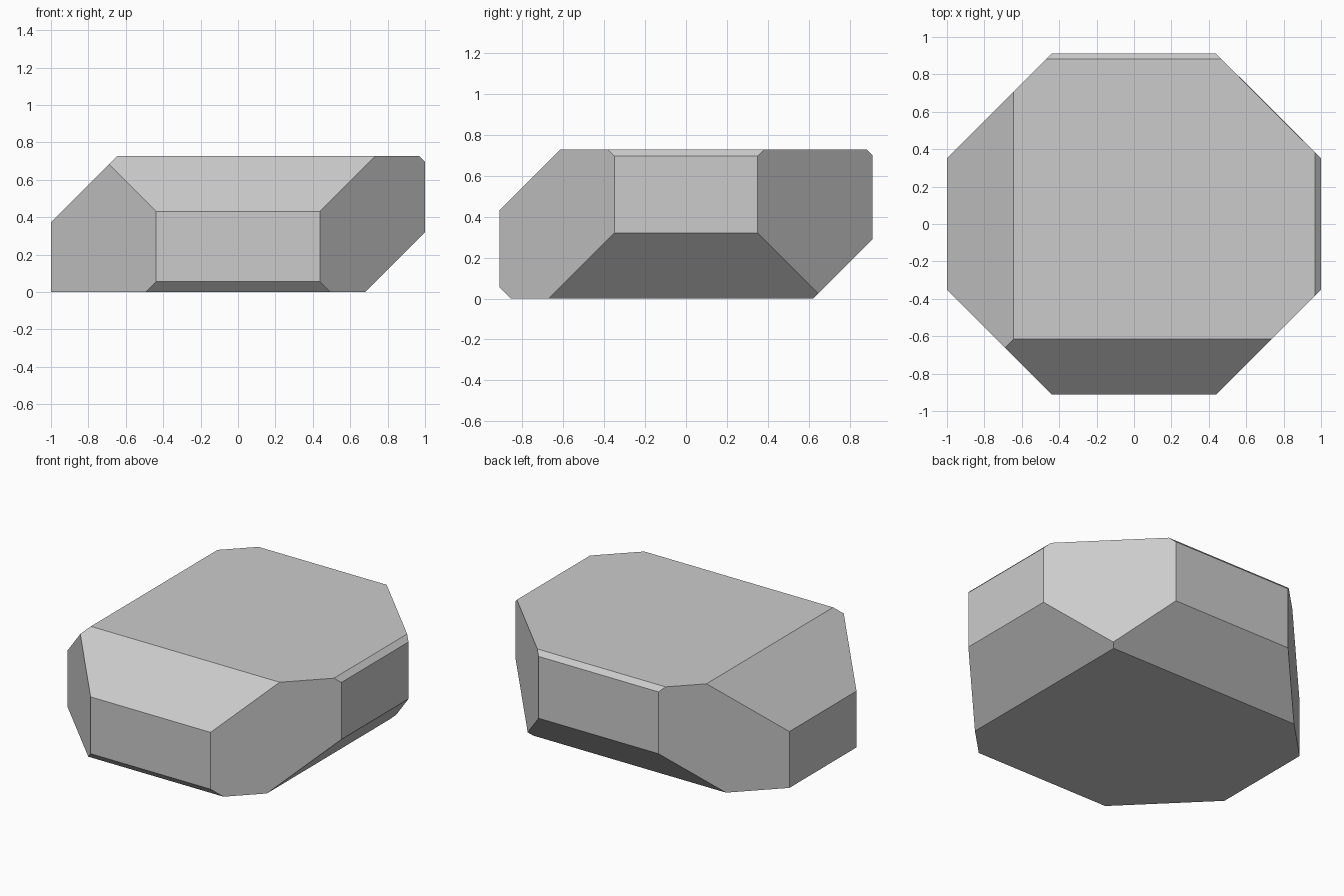
import bpy, bmesh
from mathutils import Vector

if "Cube" in bpy.data.objects:
    bpy.data.objects.remove(bpy.data.objects["Cube"])

HX, HY, H = 1.0, 0.912, 0.728

# Block blank
bm = bmesh.new()
bmesh.ops.create_cube(bm, size=1)
for v in bm.verts:
    v.co = Vector((v.co.x * 2 * HX, v.co.y * 2 * HY, (v.co.z + 0.5) * H))


def slice_off(normal, offset):
    """Cut away everything where normal . p > offset and cap the cut."""
    n = Vector(normal)
    point = n * (offset / n.length_squared)
    bmesh.ops.bisect_plane(bm, geom=bm.verts[:] + bm.edges[:] + bm.faces[:],
                           dist=1e-6, plane_co=point, plane_no=n, clear_outer=True)
    rim = [e for e in bm.edges if e.is_boundary]
    if rim:
        bmesh.ops.holes_fill(bm, edges=rim, sides=0)


# Four vertical corner facets
for sx in (-1, 1):
    for sy in (-1, 1):
        slice_off((sx, sy, 0), 1.35)

# Upper sloped facets: front, back, left, right
slice_off((0, -1, 1), 1.343)
slice_off((0, 1, 1), 1.61)
slice_off((-1, 0, 1), 1.372)
slice_off((1, 0, 1), 1.696)

# Lower sloped facets: front, back, right
slice_off((0, -1, -1), 0.856)
slice_off((0, 1, -1), 0.622)
slice_off((1, 0, -1), 0.68)

bmesh.ops.recalc_face_normals(bm, faces=bm.faces[:])
mesh = bpy.data.meshes.new("faceted_rock")
bm.to_mesh(mesh)
bm.free()
bpy.context.collection.objects.link(bpy.data.objects.new("faceted_rock", mesh))
